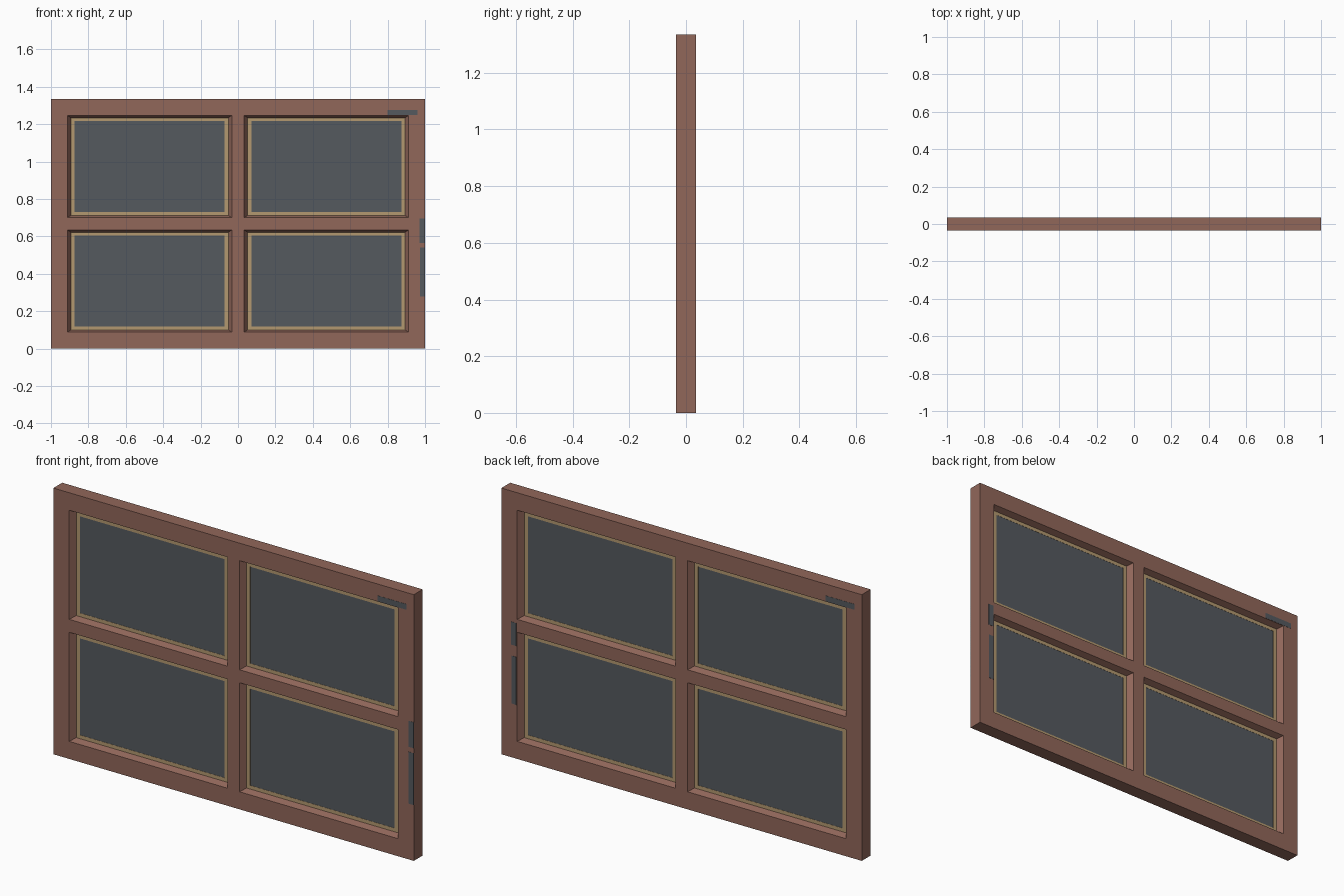
import bpy, bmesh

if "Cube" in bpy.data.objects:
    bpy.data.objects.remove(bpy.data.objects["Cube"])

W, H, D = 1.0, 1.335, 0.035          # half width, height, half depth
XS = [-W, -0.912, -0.033, 0.033, 0.912, W]
ZS = [0.0, 0.088, 0.635, 0.70, 1.247, H]
SLOPE = (0.019, 0.013)               # inset of the sloped reveal
BEAD = (0.020, 0.018)                # width of the tan bead
CORE = 0.006                         # half thickness of the glazing


def material(name, rgb):
    m = bpy.data.materials.new(name)
    lin = [((c / 255 + 0.055) / 1.055) ** 2.4 for c in rgb]
    m.diffuse_color = (*lin, 1)
    m.use_nodes = True
    m.node_tree.nodes["Principled BSDF"].inputs["Base Color"].default_value = m.diffuse_color
    return m


brown = material("brown_wood", (145, 103, 90))
tan = material("tan_bead", (180, 153, 112))
grey = material("dark_grey_glass", (85, 90, 95))


def finish(name, bm, mat):
    bmesh.ops.remove_doubles(bm, verts=bm.verts, dist=1e-5)
    bmesh.ops.recalc_face_normals(bm, faces=bm.faces)
    me = bpy.data.meshes.new(name)
    bm.to_mesh(me)
    bm.free()
    me.materials.append(mat)
    ob = bpy.data.objects.new(name, me)
    bpy.context.collection.objects.link(ob)
    return ob


def quad(bm, *pts):
    bm.faces.new([bm.verts.new(p) for p in pts])


def rect(x0, x1, z0, z1, y, inset=(0, 0)):
    a, b = inset
    return [(x0 + a, y, z0 + b), (x1 - a, y, z0 + b),
            (x1 - a, y, z1 - b), (x0 + a, y, z1 - b)]


def loft(bm, rings, closed=False):
    pairs = list(zip(rings, rings[1:]))
    if closed:
        pairs.append((rings[-1], rings[0]))
    for r, s in pairs:
        for i in range(4):
            j = (i + 1) % 4
            quad(bm, r[i], r[j], s[j], s[i])


def box(name, x0, x1, y0, y1, z0, z1, mat):
    bm = bmesh.new()
    a, b = rect(x0, x1, z0, z1, y0), rect(x0, x1, z0, z1, y1)
    loft(bm, [a, b])
    quad(bm, *a)
    quad(bm, *b)
    return finish(name, bm, mat)


# frame: front and back grids without the openings, outer edges, sloped reveals
openings = [(XS[i], XS[i + 1], ZS[k], ZS[k + 1]) for i in (1, 3) for k in (1, 3)]
bm = bmesh.new()
for i in range(5):
    for k in range(5):
        if not (i in (1, 3) and k in (1, 3)):
            for y in (-D, D):
                quad(bm, *rect(XS[i], XS[i + 1], ZS[k], ZS[k + 1], y))
for i in range(5):
    for z in (0, H):
        quad(bm, (XS[i], -D, z), (XS[i + 1], -D, z), (XS[i + 1], D, z), (XS[i], D, z))
    for x in (-W, W):
        quad(bm, (x, -D, ZS[i]), (x, -D, ZS[i + 1]), (x, D, ZS[i + 1]), (x, D, ZS[i]))
for o in openings:
    loft(bm, [rect(*o, -D), rect(*o, -CORE, SLOPE), rect(*o, CORE, SLOPE), rect(*o, D)])
finish("window_frame", bm, brown)

# tan bead and glass pane in every opening
inner = (SLOPE[0] + BEAD[0], SLOPE[1] + BEAD[1])
for n, o in enumerate(openings, 1):
    bm = bmesh.new()
    loft(bm, [rect(*o, -CORE, SLOPE), rect(*o, -CORE, inner),
              rect(*o, CORE, inner), rect(*o, CORE, SLOPE)], closed=True)
    finish(f"bead_{n}", bm, tan)
    x0, x1, z0, z1 = o
    box(f"glass_pane_{n}", x0 + inner[0], x1 - inner[0], -CORE + 0.001, CORE - 0.001,
        z0 + inner[1], z1 - inner[1], grey)

# worn grey patches on the front (-1) and back (1) of the frame
patches = [(-1, 0.80, 0.96, 1.249, 1.277), (-1, 0.970, 1.0, 0.565, 0.695),
           (-1, 0.972, 1.0, 0.28, 0.54), (1, -0.96, -0.80, 1.249, 1.277),
           (1, 0.917, 0.945, 0.565, 0.68), (1, 0.917, 0.943, 0.27, 0.51)]
for n, (s, x0, x1, z0, z1) in enumerate(patches, 1):
    y = sorted((s * (D - 0.001), s * (D + 0.001)))
    box(f"worn_patch_{n}", x0, x1, *y, z0, z1, grey)
